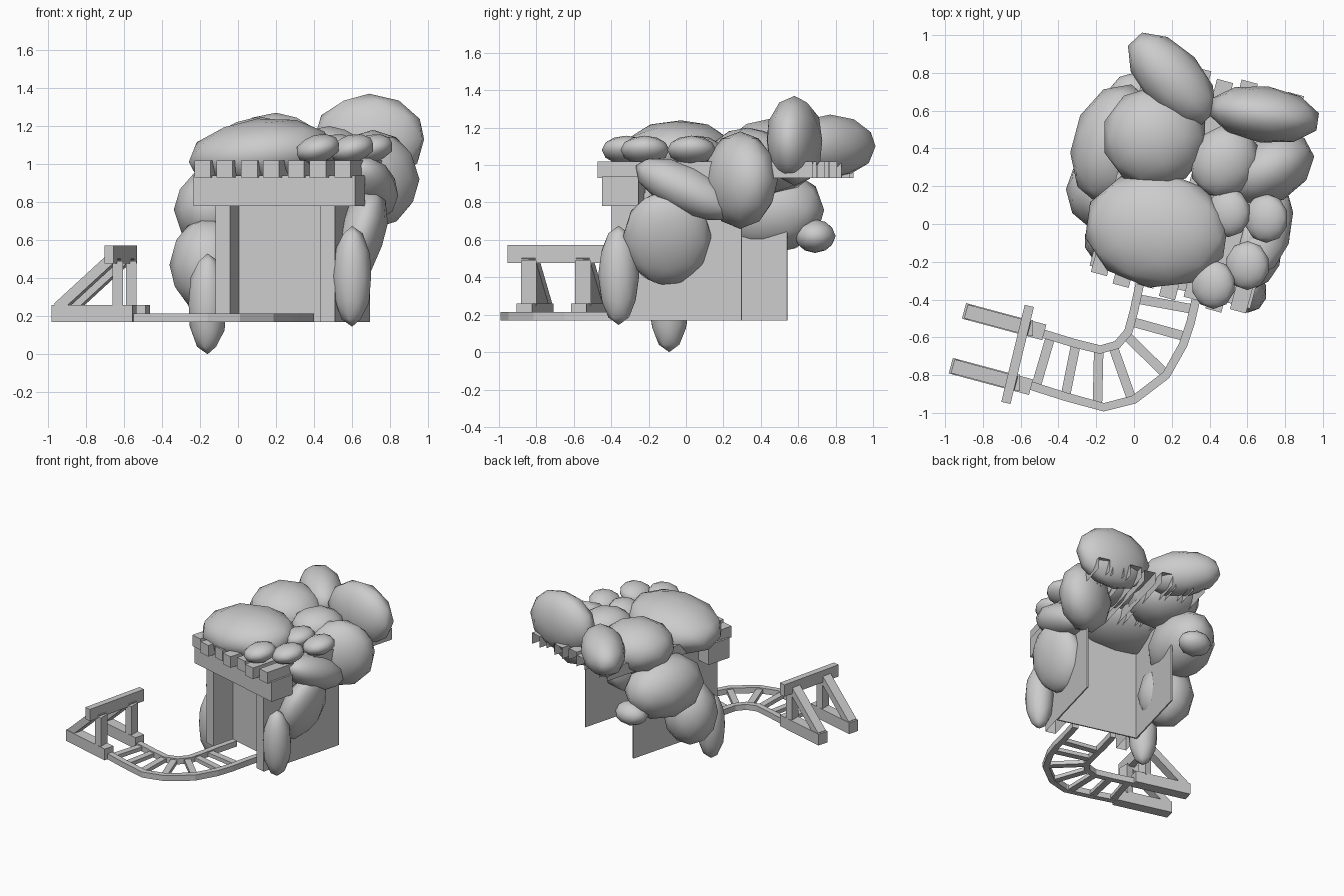
import bpy, bmesh, math
from mathutils import Vector, Matrix

if "Cube" in bpy.data.objects:
    bpy.data.objects.remove(bpy.data.objects["Cube"])

YAW = math.radians(-15)
U = Vector((math.cos(YAW), math.sin(YAW), 0))      # along the entrance front
V = Vector((-math.sin(YAW), math.cos(YAW), 0))     # into the tunnel
FRONT = Vector((0.195, -0.315, 0))                 # middle of the entrance front


def finish(name, bm, open_dirs=()):
    bmesh.ops.recalc_face_normals(bm, faces=bm.faces)
    gone = [f for f in bm.faces if any(f.normal.dot(d) > 0.9 for d in open_dirs)]
    bmesh.ops.delete(bm, geom=gone, context='FACES')
    me = bpy.data.meshes.new(name)
    bm.to_mesh(me)
    bm.free()
    ob = bpy.data.objects.new(name, me)
    bpy.context.collection.objects.link(ob)
    return ob


def beam(name, p, q, w, h, open_dirs=()):
    """Box from p to q, w wide and h tall; faces toward open_dirs are left out."""
    d = q - p
    up = 'Z' if abs(d.z) < 0.99 * d.length else 'X'
    m = Matrix.Translation((p + q) / 2) @ d.to_track_quat('Y', up).to_matrix().to_4x4()
    bm = bmesh.new()
    bmesh.ops.create_cube(bm, size=1, matrix=m @ Matrix.Diagonal((w, d.length, h, 1)))
    return finish(name, bm, open_dirs)


def block(name, u, width, v0, v1, z0, z1, open_dirs=()):
    """Box in the rotated frame of the entrance, centred on u."""
    mid = FRONT + U * u + Vector((0, 0, (z0 + z1) / 2))
    return beam(name, mid + V * v0, mid + V * v1, width, z1 - z0, open_dirs)


def rail(name, pts):
    """Rectangular bar swept along a flat path."""
    bm = bmesh.new()
    rings = []
    for i, p in enumerate(pts):
        t = (pts[min(i + 1, len(pts) - 1)] - pts[max(i - 1, 0)]).normalized()
        n = Vector((-t.y, t.x, 0)) * 0.0225
        low, high = Vector((0, 0, 0.17)), Vector((0, 0, 0.215))
        rings.append([bm.verts.new(c) for c in (p - n + low, p + n + low, p + n + high, p - n + high)])
    for a, b in zip(rings, rings[1:]):
        for k in range(4):
            bm.faces.new((a[k], a[k - 1], b[k - 1], b[k]))
    bm.faces.new(rings[0])
    bm.faces.new(rings[-1])
    return finish(name, bm)


def along(pts, t):
    """Point at fraction t of a path's length."""
    want = t * sum((b - a).length for a, b in zip(pts, pts[1:]))
    for a, b in zip(pts, pts[1:]):
        if want <= (b - a).length:
            return a.lerp(b, want / (b - a).length)
        want -= (b - a).length
    return pts[-1]


def boulder(name, loc, rad, yaw=0, pitch=0, roll=0):
    """Smooth low-poly rock."""
    bm = bmesh.new()
    bmesh.ops.create_icosphere(bm, subdivisions=2, radius=1)
    for f in bm.faces:
        f.smooth = True
    ob = finish(name, bm)
    ob.location, ob.scale = loc, rad
    ob.rotation_euler = [math.radians(a) for a in (pitch, roll, yaw)]


DOWN = Vector((0, 0, -1))

# entrance: posts, thin side walls, closing panel, lintel
for s, side, end in ((-1, "left", 0.8), (1, "right", 0.72)):
    block(side + "_post", s * 0.285, 0.08, 0, 0.19, 0.17, 0.85, (DOWN,))
    block(side + "_wall", s * 0.32, 0.01, 0.19, end, 0.17, 0.93)
block("entrance_panel", 0, 0.64, 0.185, 0.195, 0.17, 0.93)
block("lintel", 0, 0.88, -0.02, 0.18, 0.78, 0.94)

# roof joists, open underneath and at the back
for i in range(7):
    block(f"roof_joist_{i}", (i - 3) * 0.127, 0.088, -0.05 - 0.03 * (i % 2), 1.14 - 0.03 * (i % 2),
          0.93, 1.02, (DOWN, V))

# track: two curved rails joined by sleepers
inner = [Vector((x, y, 0)) for x, y in ((0.03, -0.32), (0, -0.46), (-0.03, -0.57), (-0.09, -0.64),
                                        (-0.18, -0.665), (-0.32, -0.63), (-0.5, -0.575))]
outer = [Vector((x, y, 0)) for x, y in ((0.33, -0.39), (0.3, -0.52), (0.26, -0.64), (0.17, -0.8),
                                        (0, -0.93), (-0.16, -0.97), (-0.36, -0.915), (-0.58, -0.845))]
rail("inner_rail", [inner[0] + V * 0.18] + inner)
rail("outer_rail", [outer[0] + V * 0.18] + outer)
lift = Vector((0, 0, 0.19))
spots = ((0.1, 0.05), (0.26, 0.17), (0.36, 0.35), (0.48, 0.53), (0.58, 0.68), (0.74, 0.82), (0.92, 0.95))
for i, (a, b) in enumerate(spots):
    beam(f"sleeper_{i}", along(inner, a) + lift, along(outer, b) + lift, 0.05, 0.03)

# buffer stop: two braced frames and a crossbeam
tops = []
for side, back in (("far", Vector((-0.9, -0.46, 0))), ("near", Vector((-0.97, -0.75, 0)))):
    at = lambda t, z: back + U * t + Vector((0, 0, z))
    beam(side + "_buffer_base", at(0, 0.215), at(0.44, 0.215), 0.085, 0.09)
    beam(side + "_buffer_post", at(0.35, 0.25), at(0.35, 0.49), 0.085, 0.055)
    beam(side + "_buffer_strut", at(0.03, 0.245), at(0.34, 0.52), 0.075, 0.055)
    tops.append(at(0.33, 0.525))
over = (tops[0] - tops[1]).normalized() * 0.115
beam("buffer_crossbeam", tops[1] - over, tops[0] + over, 0.05, 0.095)

# rocks on the roof
boulder("front_roof_rock", (0.12, -0.03, 1.05), (0.39, 0.31, 0.19), -8, roll=-6)
boulder("middle_roof_rock", (0.11, 0.46, 1.05), (0.28, 0.27, 0.2))
boulder("back_roof_rock", (0.2, 0.77, 1.1), (0.3, 0.165, 0.17), -47)
boulder("tall_back_rock", (0.69, 0.58, 1.13), (0.3, 0.15, 0.24), -8)
boulder("inner_roof_rock", (0.48, 0.33, 1.07), (0.18, 0.2, 0.13), -30)
for i, (x, y) in enumerate(((0.5, 0.06), (0.7, 0.03), (0.6, -0.22), (0.42, -0.32))):
    boulder(f"small_roof_rock_{i}", (x, y, 1.08), (0.12, 0.13, 0.075), roll=-14)

# rocks down the right side
boulder("upper_right_rock", (0.71, 0.29, 0.92), (0.26, 0.18, 0.26), 28)
boulder("right_slab_rock", (0.68, 0, 0.87), (0.16, 0.3, 0.13), -8, pitch=-25)
boulder("lower_right_rock", (0.64, -0.1, 0.61), (0.13, 0.24, 0.27), roll=18)

# rocks down the left side
boulder("lower_left_rock", (-0.16, 0.17, 0.47), (0.2, 0.21, 0.25), 15)
boulder("upper_left_rock", (-0.1, 0.42, 0.76), (0.23, 0.33, 0.24), -15)
boulder("small_left_rock", (0, 0.69, 0.62), (0.13, 0.11, 0.09))

# upright stones beside the entrance
for side, x, y, z in (("left", -0.16, -0.09, 0.265), ("right", 0.6, -0.36, 0.41)):
    boulder(side + "_standing_stone", (x, y, z), (0.105, 0.11, 0.265))
